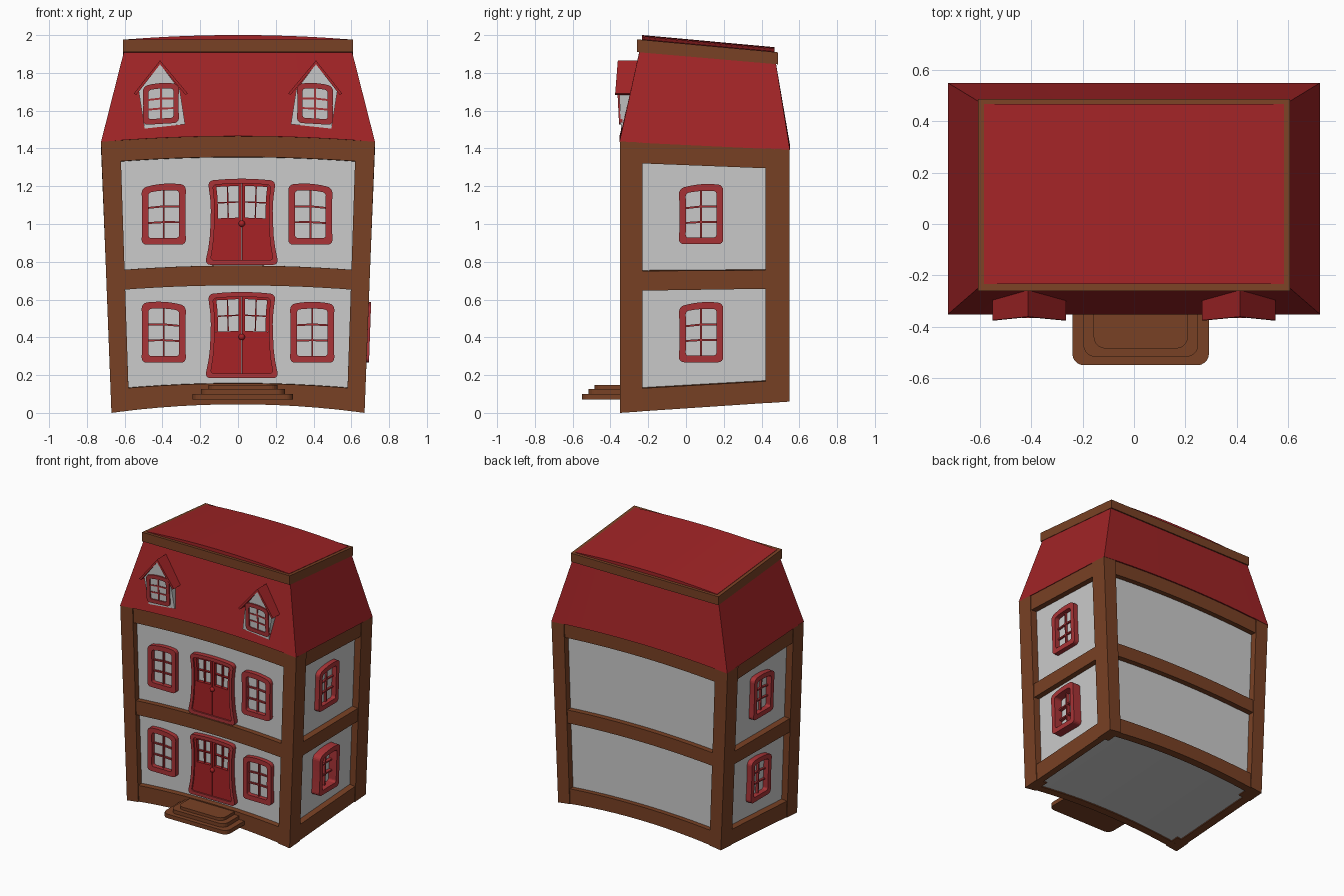
import bpy, bmesh, math

if "Cube" in bpy.data.objects:
    bpy.data.objects.remove(bpy.data.objects["Cube"])

def material(name, rgb):
    m = bpy.data.materials.new(name)
    m.diffuse_color = (*rgb, 1)
    m.use_nodes = True
    m.node_tree.nodes["Principled BSDF"].inputs["Base Color"].default_value = m.diffuse_color
    return m

RED = material("roof_red", (0.35, 0.017, 0.019))
TRIM = material("trim_red", (0.40, 0.034, 0.038))
DOOR = material("door_red", (0.39, 0.016, 0.019))
BROWN = material("timber_brown", (0.19, 0.053, 0.018))
WALL = None

def finish(name, bm, mat=None):
    bmesh.ops.recalc_face_normals(bm, faces=bm.faces)
    me = bpy.data.meshes.new(name)
    bm.to_mesh(me)
    bm.free()
    ob = bpy.data.objects.new(name, me)
    bpy.context.collection.objects.link(ob)
    if mat:
        me.materials.append(mat)
    return ob

def skin(bm, loops, closed=False):
    """Joins matching loops of points with quads; caps the ends unless closed."""
    vs = [[bm.verts.new(p) for p in lp] for lp in loops]
    n = len(vs[0])
    for i in range(len(vs) if closed else len(vs) - 1):
        A, B = vs[i], vs[(i + 1) % len(vs)]
        for j in range(n):
            bm.faces.new((A[j], A[(j + 1) % n], B[(j + 1) % n], B[j]))
    if not closed:
        bm.faces.new(vs[0])
        bm.faces.new(vs[-1])

def warp(x, y, z, amp=None):
    """Storybook bend: wider upwards, arched across x, tilted along y."""
    if amp is None:
        amp = 0 if z > 1.6 else 0.03 + 0.015 * max(0, 1 - z / 0.15)
    t = (y + 0.35) / 0.9
    return (x * (1 + 0.0575 * min(z, 1.43)), y,
            z + amp * (1 - (x / 0.67) ** 2) + t * (0.06 - 0.072 * z))

def block(name, x0, x1, y0, y1, z0, z1, mat, n=1, amp=None):
    """Warped box made of n slices along x."""
    loops = []
    for i in range(n + 1):
        x = x0 + (x1 - x0) * i / n
        loops.append([warp(x, y, z, amp) for y, z in ((y0, z0), (y1, z0), (y1, z1), (y0, z1))])
    bm = bmesh.new()
    skin(bm, loops)
    return finish(name, bm, mat)

def rounded(w, h, r, seg=4, side=6):
    """Rounded rectangle whose straight sides are split so they can bend."""
    pts = []
    for k, (sx, sy) in enumerate(((1, 1), (-1, 1), (-1, -1), (1, -1))):
        for i in range(seg + 1):
            a = math.pi / 2 * (k + i / seg)
            pts.append((sx * (w / 2 - r) + r * math.cos(a), sy * (h / 2 - r) + r * math.sin(a)))
    out = []
    for i, (x, y) in enumerate(pts):
        X, Y = pts[(i + 1) % len(pts)]
        n = side if i % (seg + 1) == seg else 1
        out += [(x + (X - x) * j / n, y + (Y - y) * j / n) for j in range(n)]
    return out

# walls and timber frame
block("walls", -0.622, 0.622, -0.305, 0.5, 0.008, 1.43, WALL, 12)
for z0, z1, nm in ((0, 0.123, "base"), (0.645, 0.75, "middle"), (1.325, 1.435, "top")):
    block(nm + "_band_front", -0.62, 0.62, -0.343, -0.29, z0, z1, BROWN, 12)
    block(nm + "_band_back", -0.62, 0.62, 0.485, 0.54, z0, z1, BROWN, 12)
    for s in (-1, 1):
        block(nm + "_band_side", s * 0.61, s * 0.665, -0.3, 0.5, z0, z1, BROWN)
for s in (-1, 1):
    block("front_post", s * 0.576, s * 0.67, -0.35, -0.23, 0, 1.437, BROWN, 2)
    block("back_post", s * 0.576, s * 0.67, 0.42, 0.547, 0, 1.437, BROWN, 2)

# mansard roof, bending from an arched eave to a straight top
bm = bmesh.new()
loops = []
for i in range(13):
    f = i / 6 - 1
    lo, hi = f * 0.67, f * 0.556
    loops.append([warp(lo, -0.352, 1.435), warp(lo, 0.55, 1.435),
                  warp(hi, 0.475, 1.93), warp(hi, -0.245, 1.93)])
skin(bm, loops)
finish("mansard_roof", bm, RED)
block("roof_top", -0.54, 0.54, -0.234, 0.468, 1.90, 1.976, RED, 12, amp=0.035)
for y0, y1 in ((-0.26, -0.233), (0.465, 0.487)):
    block("roof_rim", -0.562, 0.562, y0, y1, 1.918, 1.986, BROWN)
for s in (-1, 1):
    block("roof_rim_side", s * 0.537, s * 0.562, -0.26, 0.487, 1.918, 1.986, BROWN)

# placing functions from the flat (u, z, depth) onto each facade
def front(u, z, d): return (u, -0.305 - d, z)
def right(u, z, d): return (0.622 * (1 + 0.0575 * z) + d, u, z)
def left(u, z, d): return (-0.622 * (1 + 0.0575 * z) - d, u, z)
def dormer_face(u, z, d): return (u, -0.345 - 0.05 * (z - 1.52) - d, z)

def opening(place, cu, cz, w, h, lean, arch=0.015, flare=False, sheer=0):
    """Maps centred offsets to a wonky, arched opening."""
    def f(u, v, d):
        a, b = 2 * u / w, 2 * v / h
        if flare:
            u *= 0.85 + 0.16 * b * b - 0.08 * max(0, b)
        else:
            u *= 0.975 + 0.03 * b * b
        v += (lean * u + arch * (1 - a * a) - arch / 2) * (b + 1) / 2 + sheer * u
        return place(cu + u, cz + v, d)
    return f

def ring(bm, f, w, h, border, r, d):
    out, inn = rounded(w, h, r), rounded(w - 2 * border, h - 2 * border, r * 0.6)
    skin(bm, [[f(*p, -0.01) for p in out], [f(*p, d) for p in out],
              [f(*p, d) for p in inn], [f(*p, -0.01) for p in inn]], closed=True)

def bar(bm, f, u0, u1, v0, v1, d, n=1):
    skin(bm, [[f(u0, v, -0.01), f(u1, v, -0.01), f(u1, v, d), f(u0, v, d)]
              for v in (v0 + (v1 - v0) * i / n for i in range(n + 1))])

def window(name, f, w, h, border, d):
    bm = bmesh.new()
    ring(bm, f, w, h, border, 0.027, d)
    iw, ih, t = w / 2 - border, h / 2 - border, 0.005
    bar(bm, f, -t, t, -ih, ih, d * 0.45)
    for v in (-ih / 3, ih / 3):
        for s in (-1, 0):
            bar(bm, f, s * iw, (s + 1) * iw, v - t, v + t, d * 0.4)
    finish(name, bm, TRIM)

def door(name, cx, cz):
    w, h = 0.39, 0.45
    f = opening(front, cx, cz, w, h, 0.0, 0.012, True)
    bm = bmesh.new()
    ring(bm, f, w, h, 0.025, 0.03, 0.036)
    finish(name + "_frame", bm, TRIM)
    bm = bmesh.new()
    iw, ih, m = 0.173, 0.203, 0.022
    for s in (-1, 1):
        bar(bm, f, s * 0.002, s * iw, -ih, m, 0.025, 6)
        bar(bm, f, s * 0.002, s * 0.02, m, ih, 0.025)
        bar(bm, f, s * 0.15, s * iw, m, ih, 0.025, 3)
        bar(bm, f, s * 0.02, s * 0.15, ih - 0.015, ih, 0.025)
        bar(bm, f, s * 0.081, s * 0.089, m, ih - 0.015, 0.018)
        bar(bm, f, s * 0.02, s * 0.15, 0.1, 0.107, 0.018)
    finish(name + "_leaves", bm, DOOR)
    bm = bmesh.new()
    bmesh.ops.create_uvsphere(bm, u_segments=12, v_segments=8, radius=0.017)
    bmesh.ops.translate(bm, verts=bm.verts, vec=f(0, -0.01, 0.025))
    ob = finish(name + "_knob", bm, DOOR)
    ob.data.shade_smooth()

# doors and windows on both floors
door("lower_door", 0.02, 0.409)
door("upper_door", 0.02, 1.009)
for cz, nm in ((0.423, "lower"), (1.048, "upper")):
    for s in (-1, 1):
        cx = s * 0.393 + (-0.01 if s > 0 and cz > 1 else 0)
        lean = -s * 0.07 if cz > 1 else (0.0 if s > 0 else -0.06)
        window(nm + "_front_window", opening(front, cx, cz, 0.235, 0.315, lean), 0.235, 0.315, 0.035, 0.033)
    for place, d in ((right, 0.062 if cz < 1 else 0.036), (left, 0.04)):
        window(nm + "_side_window", opening(place, 0.08, cz, 0.235, 0.31, 0.08), 0.235, 0.31, 0.035, d)

# mirrored dormers
for s in (-1, 1):
    wall = [(0.495, 1.505), (0.28, 1.528), (0.308, 1.71), (0.415, 1.85), (0.527, 1.71)]
    bm = bmesh.new()
    skin(bm, [[dormer_face(s * x, z, 0) for x, z in wall], [(s * x, -0.24, z) for x, z in wall]])
    finish("dormer_wall", bm, WALL)
    prof = [(0.265, 1.69), (0.413, 1.866), (0.552, 1.69), (0.538, 1.684), (0.413, 1.845), (0.279, 1.684)]
    bm = bmesh.new()
    skin(bm, [[(s * x, -0.375 + 0.08 * (z - 1.69), z) for x, z in prof],
              [(s * x, -0.25, z) for x, z in prof]])
    finish("dormer_roof", bm, RED)
    f = opening(dormer_face, s * 0.408, 1.635, 0.192, 0.21, 0, 0.012, sheer=-s * 0.06)
    window("dormer_window", f, 0.192, 0.21, 0.028, 0.009)

# rounded entrance steps
for x0, x1, yf, z0, z1 in ((-0.24, 0.292, -0.55, 0.07, 0.10), (-0.197, 0.25, -0.517, 0.10, 0.127),
                           (-0.157, 0.21, -0.485, 0.127, 0.148)):
    yb = -0.29
    pts = rounded(x1 - x0, yb - yf, 0.045, 5, 1)
    bm = bmesh.new()
    skin(bm, [[((x0 + x1) / 2 + x, (yb + yf) / 2 + y, z) for x, y in pts] for z in (z0, z1)])
    finish("entrance_step", bm, BROWN)
